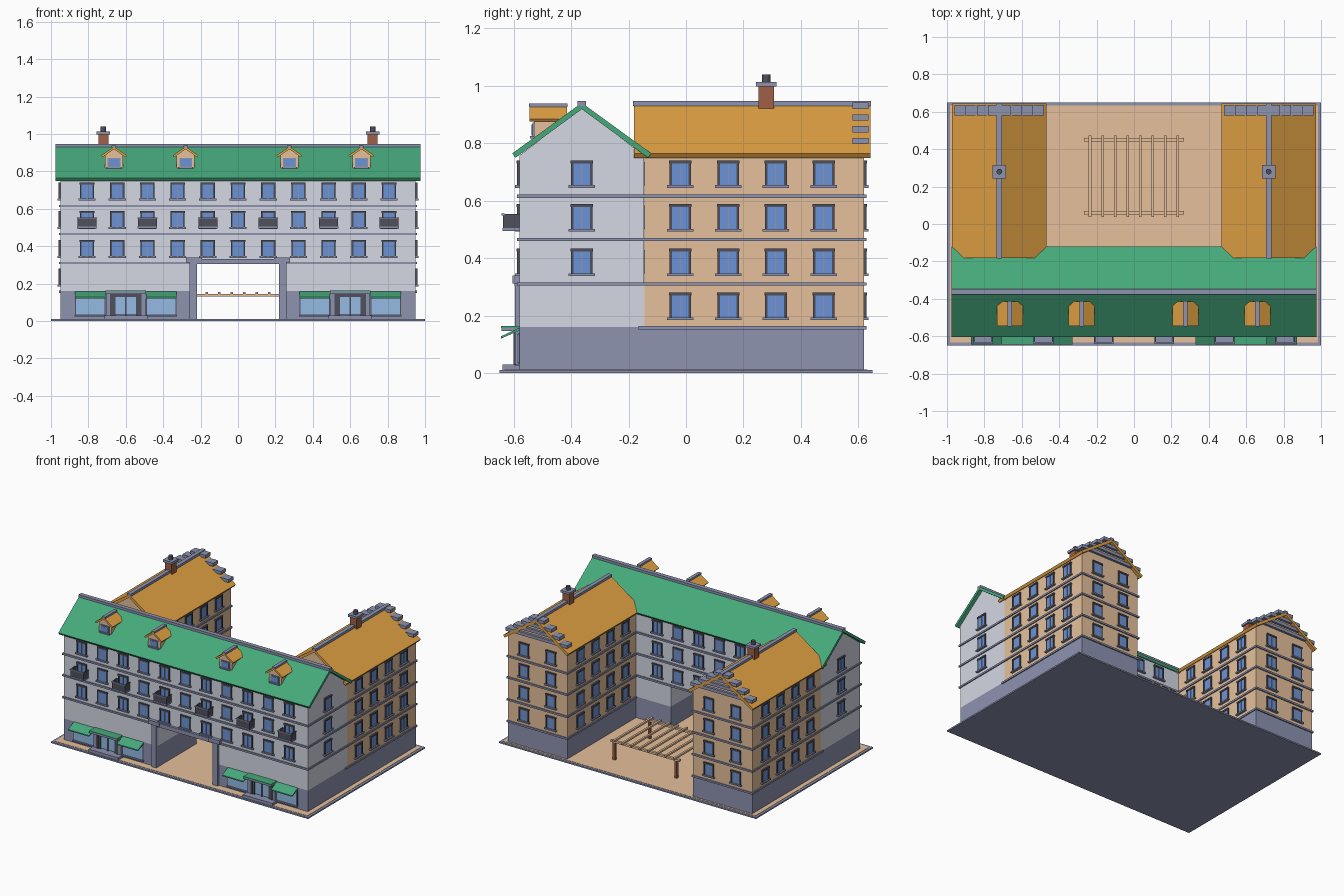
import bpy
import bmesh
from math import pi
from mathutils import Matrix

cube = bpy.data.objects.get("Cube")
if cube:
    bpy.data.objects.remove(cube)

# ---------- colours ----------
def srgb(v):
    v /= 255
    return v / 12.92 if v <= 0.04045 else ((v + 0.055) / 1.055) ** 2.4

MATS = {}
def colour(name, r, g, b):
    m = bpy.data.materials.new(name)
    rgba = (srgb(r), srgb(g), srgb(b), 1)
    m.diffuse_color = rgba
    m.use_nodes = True
    m.node_tree.nodes["Principled BSDF"].inputs["Base Color"].default_value = rgba
    MATS[name] = m

colour("pale_grey", 213, 216, 227)
colour("tan", 230, 192, 155)
colour("slate", 141, 147, 176)
colour("green", 70, 169, 123)
colour("ochre", 227, 163, 68)
colour("window_blue", 106, 147, 216)
colour("shop_blue", 148, 186, 228)
colour("charcoal", 80, 80, 93)
colour("brick", 160, 96, 70)

# ---------- helpers ----------
class Part:
    """Collects boxes and extruded profiles into one mesh."""
    def __init__(self, name):
        self.name, self.bm, self.used = name, bmesh.new(), []

    def slot(self, mat):
        if mat not in self.used:
            self.used.append(mat)
        return self.used.index(mat)

    def paint(self, mat, verts):
        for f in {f for v in verts for f in v.link_faces}:
            f.material_index = self.slot(mat)
        return self

    def box(self, mat, x, y, z):
        size = [x[1] - x[0], y[1] - y[0], z[1] - z[0]]
        mid = [sum(x) / 2, sum(y) / 2, sum(z) / 2]
        M = Matrix.Translation(mid) @ Matrix.Diagonal(size + [1])
        return self.paint(mat, bmesh.ops.create_cube(self.bm, size=1, matrix=M)["verts"])

    def pot(self, mat, x, y, z, radius):
        M = Matrix.Translation((x, y, sum(z) / 2))
        made = bmesh.ops.create_cone(self.bm, cap_ends=True, segments=12, radius1=radius,
                                     radius2=radius, depth=z[1] - z[0], matrix=M)
        return self.paint(mat, made["verts"])

    def prism(self, mat, pts, axis, a, b):
        """Extrude a profile (u, z) along x or y from a to b."""
        place = (lambda u, z, t: (t, u, z)) if axis == "x" else (lambda u, z, t: (u, t, z))
        ends = [[self.bm.verts.new(place(u, z, t)) for u, z in pts] for t in (a, b)]
        for e in ends:
            self.bm.faces.new(e)
        n = len(pts)
        for i in range(n):
            j = (i + 1) % n
            self.bm.faces.new((ends[0][i], ends[0][j], ends[1][j], ends[1][i]))
        return self.paint(mat, ends[0] + ends[1])

    def mesh(self):
        bmesh.ops.recalc_face_normals(self.bm, faces=self.bm.faces)
        me = bpy.data.meshes.new(self.name)
        self.bm.to_mesh(me)
        self.bm.free()
        for m in self.used:
            me.materials.append(MATS[m])
        return me

    def done(self):
        return put(self.name, self.mesh())

def put(name, me, loc=(0, 0, 0), turn=0):
    ob = bpy.data.objects.new(name, me)
    ob.location = loc
    ob.rotation_euler[2] = turn
    bpy.context.collection.objects.link(ob)
    return ob

def gable(c, half, low, eave, peak):
    return [(c - half, low), (c + half, low), (c + half, eave), (c, peak), (c - half, eave)]

def chevron(c, half, eave, peak, t):
    return [(c - half, eave), (c, peak), (c + half, eave),
            (c + half - t * 0.5, eave - t * 0.7), (c, peak - t), (c - half + t * 0.5, eave - t * 0.7)]

def span(c, half):
    return (c - half, c + half)

SIDES = (-1, 1)
BANDS = (0.31, 0.465, 0.615)
ROWS = (0.235, 0.388, 0.543, 0.695)
FRONT, REAR, RIDGE_Y = -0.58, -0.145, -0.363
WING_X, WING_HALF, WING_END = 0.72, 0.23, 0.62

# ---------- ground ----------
g = Part("ground_slab").box("slate", (-1, 1), (-0.65, 0.65), (0, 0.01))
g.box("tan", (-0.983, 0.983), (-0.633, 0.633), (0.009, 0.012)).done()

# ---------- front block ----------
f = Part("front_block")
for s in SIDES:
    x = sorted((s * 0.22, s * 0.95))
    f.box("slate", x, (FRONT, REAR), (0.01, 0.16))
    f.box("pale_grey", x, (FRONT, REAR), (0.16, 0.31))
f.prism("pale_grey", gable(RIDGE_Y, 0.2175, 0.31, 0.757, 0.923), "x", -0.95, 0.95).done()

b = Part("front_bands")
for z in BANDS:
    b.box("slate", (-0.957, 0.957), (FRONT - 0.008, REAR + 0.008), span(z, 0.006))
b.done()

r = Part("front_roof").prism("green", chevron(RIDGE_Y, 0.242, 0.765, 0.941, 0.022), "x", -0.975, 0.975)
r.box("slate", (-0.976, 0.976), span(RIDGE_Y, 0.015), (0.93, 0.947)).done()

# ---------- archway surround ----------
a = Part("archway_surround").box("slate", (-0.26, 0.26), (-0.597, FRONT), (0.305, 0.333))
for s in SIDES:
    a.box("slate", sorted((s * 0.22, s * 0.258)), (-0.595, FRONT), (0.01, 0.31))
    a.box("slate", span(s * 0.235, 0.043), (-0.605, FRONT), (0.312, 0.34))
a.done()

# ---------- wings with roofs, stepped gables and chimneys ----------
for s, side in ((-1, "right"), (1, "left")):
    c = s * WING_X
    w = Part(side + "_wing").box("slate", span(c, WING_HALF), (REAR, WING_END), (0.01, 0.16))
    w.prism("tan", gable(c, WING_HALF, 0.16, 0.757, 0.922), "y", REAR, WING_END)
    for z in (0.157,) + BANDS:
        w.box("slate", span(c, WING_HALF + 0.007), (REAR - 0.02, WING_END + 0.008), span(z, 0.006))
    w.done()
    r = Part(side + "_wing_roof").prism("ochre", chevron(c, 0.253, 0.765, 0.94, 0.022), "y", -0.182, 0.643)
    r.box("slate", span(c, 0.014), (-0.184, 0.645), (0.93, 0.947)).done()
    st = Part(side + "_gable_steps")
    for i in range(4):
        st.box("slate", span(c, 0.24 - 0.06 * i), (0.58, 0.636), span(0.808 + 0.041 * i, 0.011))
    st.done()
    ch = Part(side + "_chimney").box("brick", span(c, 0.027), span(0.28, 0.027), (0.91, 1.0))
    ch.box("slate", span(c, 0.036), span(0.28, 0.036), (0.998, 1.014))
    ch.pot("charcoal", c, 0.28, (1.013, 1.04), 0.015).done()

# ---------- windows (one shared mesh) ----------
w = Part("window").box("window_blue", (-0.033, 0.033), (-0.006, 0.002), (-0.042, 0.04))
for s in SIDES:
    w.box("charcoal", span(s * 0.0335, 0.0045), (-0.009, 0), (-0.042, 0.04))
w.box("charcoal", (-0.039, 0.039), (-0.011, 0), (0.035, 0.046))
w.box("slate", (-0.0025, 0.0025), (-0.008, 0), (-0.042, 0.036))
w.box("slate", (-0.046, 0.046), (-0.016, 0), (-0.05, -0.041))
win = w.mesh()

COLS = [0.1615 * i for i in range(-5, 6)]
for z in ROWS[1:]:
    for x in COLS:
        put("front_window", win, (x, FRONT, z))
    for x in COLS[3:8]:
        put("courtyard_window", win, (x, REAR, z), pi)
for s in SIDES:
    for z in ROWS:
        if z > 0.3:
            put("end_window", win, (s * 0.95, RIDGE_Y, z), s * pi / 2)
        for y in (-0.02, 0.147, 0.313, 0.48):
            put("wing_outer_window", win, (s * 0.95, y, z), s * pi / 2)
            put("wing_inner_window", win, (s * 0.49, y, z), -s * pi / 2)
        for d in (-0.105, 0.105):
            put("wing_back_window", win, (s * WING_X + d, WING_END, z), pi)

# ---------- balconies ----------
b = Part("balcony").box("slate", (-0.052, 0.052), (-0.06, 0), (-0.048, -0.038))
b.box("charcoal", (-0.05, 0.05), (-0.058, -0.054), (-0.04, 0.006))
b.box("slate", (-0.053, 0.053), (-0.062, -0.052), (0.006, 0.012))
for s in SIDES:
    b.box("charcoal", span(s * 0.049, 0.002), (-0.056, 0), (-0.04, 0.006))
    b.box("charcoal", span(s * 0.049, 0.004), (-0.06, 0), (0.006, 0.011))
balcony = b.mesh()
for x in COLS[::2]:
    put("balcony", balcony, (x, FRONT, 0.543))

# ---------- shop fronts ----------
sh = Part("shop_front")
sh.box("slate", (-0.115, 0.115), (-0.06, 0), (0.0, 0.02))
for s in SIDES:
    sh.box("charcoal", span(s * 0.19, 0.082), (-0.004, 0), (0.018, 0.13))
    sh.box("shop_blue", span(s * 0.19, 0.077), (-0.008, 0), (0.025, 0.125))
    sh.box("slate", span(s * 0.19, 0.085), (-0.014, 0), (0.014, 0.022))
    sh.box("slate", span(s * 0.095, 0.012), (-0.016, 0), (0.01, 0.14))
    sh.prism("green", [(0, 0.148), (-0.064, 0.118), (-0.064, 0.11), (0, 0.138)], "x",
             s * 0.108, s * 0.272)
    sh.box("charcoal", span(s * 0.077, 0.007), (-0.02, 0), (0.015, 0.135))
    sh.box("shop_blue", span(s * 0.029, 0.025), (-0.011, 0), (0.025, 0.12))
    sh.box("charcoal", span(s * 0.062, 0.008), (-0.014, 0), (0.02, 0.125))
sh.box("charcoal", (-0.08, 0.08), (-0.018, 0), (0.118, 0.136))
sh.box("charcoal", (-0.004, 0.004), (-0.014, 0), (0.02, 0.125))
sh.box("slate", (-0.108, 0.108), (-0.063, 0), (0.136, 0.147))
sh.box("green", (-0.108, 0.108), (-0.065, 0), (0.147, 0.153))
shop = sh.mesh()
for s, side in ((-1, "right"), (1, "left")):
    put(side + "_shop_front", shop, (s * 0.6, FRONT, 0.01))

# ---------- dormers ----------
d = Part("dormer").prism("tan", gable(0, 0.048, 0.8, 0.888, 0.92), "y", -0.53, -0.42)
d.prism("ochre", chevron(0, 0.069, 0.885, 0.933, 0.014), "y", -0.545, -0.415)
d.box("slate", (-0.012, 0.012), (-0.547, -0.413), (0.927, 0.939))
d.box("slate", (-0.034, 0.034), (-0.535, -0.53), (0.824, 0.873))
d.box("window_blue", (-0.028, 0.028), (-0.538, -0.53), (0.828, 0.866))
d.box("slate", (-0.04, 0.04), (-0.543, -0.53), (0.817, 0.825))
dormer = d.mesh()
for x in (-0.663, -0.28, 0.275, 0.66):
    put("dormer", dormer, (x, 0, 0))

# ---------- courtyard pergola ----------
p = Part("pergola")
for y in (0.06, 0.45):
    p.box("tan", (-0.268, 0.268), span(y, 0.009), (0.132, 0.146))
    for s in SIDES:
        p.box("brick", span(s * 0.24, 0.009), span(y, 0.009), (0.01, 0.134))
for i in range(8):
    p.box("tan", span(-0.235 + 0.067 * i, 0.007), (0.038, 0.472), (0.144, 0.156))
p.done()
